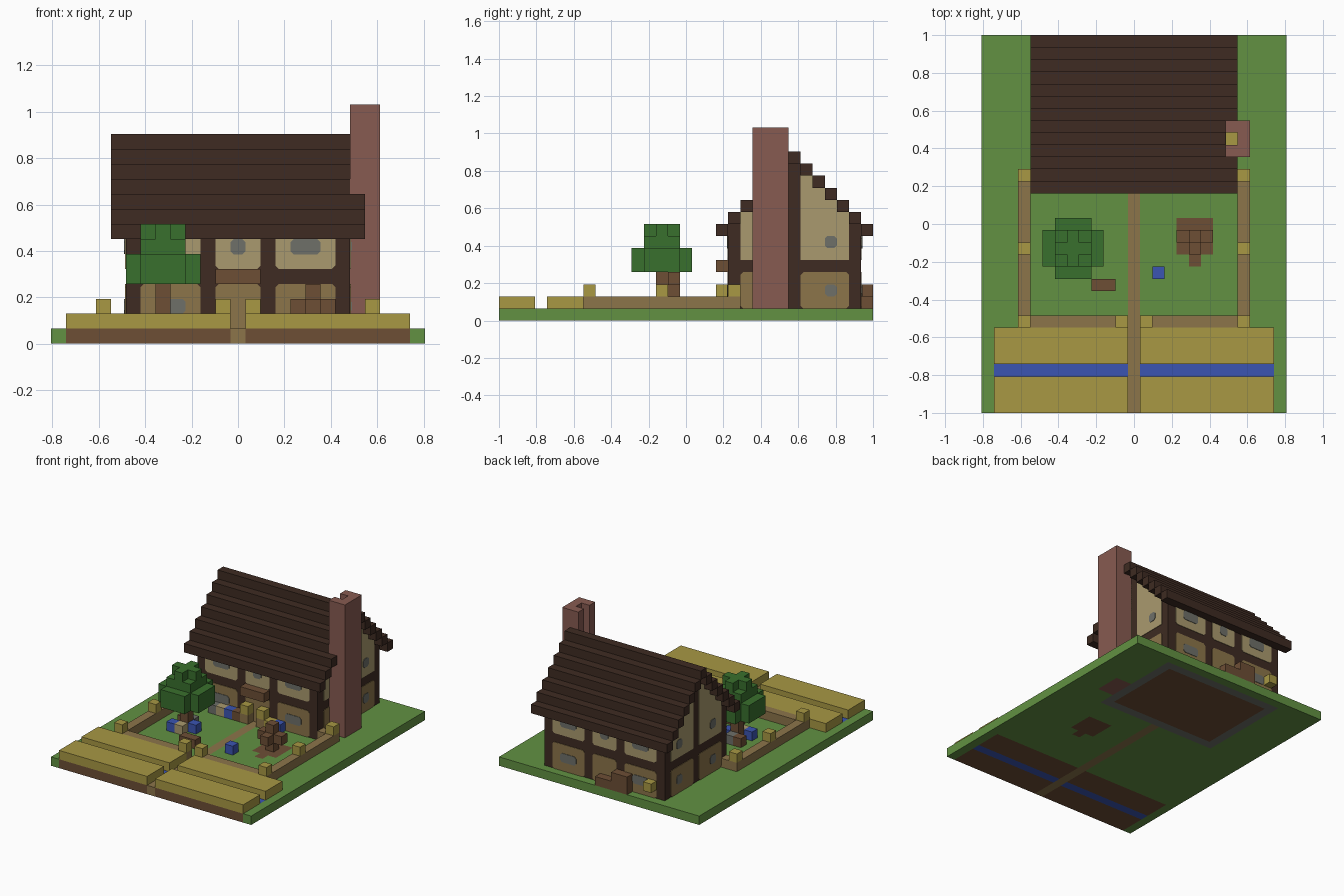
import bpy, bmesh
from mathutils import Vector

cube = bpy.data.objects.get("Cube")
if cube:
    bpy.data.objects.remove(cube, do_unlink=True)

V = 2 / 31            # block size
NX, NY = 25, 31       # plot size in blocks


def material(name, *rgb):
    col = [(c / 255 / 12.92 if c < 11 else ((c / 255 + 0.055) / 1.055) ** 2.4) for c in rgb] + [1]
    m = bpy.data.materials.new(name)
    m.use_nodes = True
    m.diffuse_color = col
    bsdf = m.node_tree.nodes["Principled BSDF"]
    bsdf.inputs["Base Color"].default_value = col
    bsdf.inputs["Roughness"].default_value = 0.9
    return m


GRASS = material("grass green", 98, 145, 66)
TIMBER = material("dark timber", 62, 43, 34)
BRICK = material("brick red", 135, 91, 81)
PLASTER = material("pale plaster", 170, 154, 110)
TAN = material("tan wood", 140, 117, 74)
SOIL = material("soil brown", 109, 78, 53)
STRAW = material("straw yellow", 168, 152, 68)
LEAF = material("leaf green", 57, 112, 45)
BLUE = material("water blue", 59, 85, 178)
STONE = material("stone grey", 110, 112, 105)


def to_world(i, j, k):
    return Vector(((i - NX / 2) * V, (j - NY / 2) * V, k * V))


def finish(bm, name, *mats):
    bmesh.ops.recalc_face_normals(bm, faces=bm.faces)
    me = bpy.data.meshes.new(name)
    bm.to_mesh(me)
    bm.free()
    for m in mats:
        me.materials.append(m)
    ob = bpy.data.objects.new(name, me)
    bpy.context.scene.collection.objects.link(ob)
    return ob


def blocks(name, mat, *parts):
    """Each part is a corner block and a size, both counted in blocks."""
    bm = bmesh.new()
    for corner, size in parts:
        new = bmesh.ops.create_cube(bm, size=1)["verts"]
        for v in new:
            v.co = to_world(*[c + (p + 0.5) * s for c, p, s in zip(corner, v.co, size)])
    return finish(bm, name, mat)


def plate(name, mat, wall, outline, depth=0.06):
    """Thin plate on one wall of the house, drawn in wall coordinates."""
    place = {
        "front": lambda u, v, d: (u, 19 - d, v),
        "back": lambda u, v, d: (u, 30 + d, v),
        "left": lambda u, v, d: (20 + d, u, v),
        "right": lambda u, v, d: (5 - d, u, v),
    }[wall]
    bm = bmesh.new()
    rings = [[bm.verts.new(to_world(*place(u, v, d))) for u, v in outline] for d in (0, depth)]
    n = len(outline)
    for ring in rings:
        bm.faces.new(ring)
    for a in range(n):
        b = (a + 1) % n
        bm.faces.new((rings[0][a], rings[0][b], rings[1][b], rings[1][a]))
    return finish(bm, wall + "_" + name, mat)


def rounded(u0, v0, u1, v1, c=0.22):
    return [(u0 + c, v0), (u1 - c, v0), (u1, v0 + c), (u1, v1 - c),
            (u1 - c, v1), (u0 + c, v1), (u0, v1 - c), (u0, v0 + c)]


# Ground slab, coloured by block
def ground_index(i, j):
    if i == 12 and j < 19:
        return 2                                   # path
    if 1 <= i <= 23 and j < 7:
        return 3 if j == 3 else 1                  # ditch and field
    if 5 <= i <= 19 and 19 <= j <= 29:
        return 4 if i in (5, 19) or j in (19, 29) else 1
    if i in (20, 21) and 21 <= j <= 23:
        return 5                                   # hearth
    if (16 <= i <= 18 and 13 <= j <= 15) or (i, j) == (17, 12):
        return 1                                   # bare earth
    return 0


bm = bmesh.new()
bmesh.ops.create_grid(bm, x_segments=NX, y_segments=NY, size=0.5)
for v in bm.verts:
    v.co = Vector((v.co.x * NX * V, v.co.y * NY * V, 0))
top = bmesh.ops.extrude_face_region(bm, geom=bm.faces[:])["geom"]
for v in top:
    if isinstance(v, bmesh.types.BMVert):
        v.co.z = V
for f in bm.faces:
    c = f.calc_center_median()
    i = min(max(int(c.x / V + NX / 2), 0), NX - 1)
    j = min(max(int(c.y / V + NY / 2), 0), NY - 1)
    f.material_index = ground_index(i, j)
finish(bm, "ground", GRASS, SOIL, TAN, BLUE, STONE, BRICK)

# Crop beds either side of the path
blocks("crops", STRAW, *[((i, j, 1), (11, 3, 1)) for i in (1, 13) for j in (0, 4)])

# Fence and its post caps
fence, caps = [], []
for side in (3, 21):
    fence.append(((side, 7, 1), (1, 13, 1)))
    fence.append(((4 if side == 3 else 20, 19, 1), (1, 1, 1)))
    caps += [((side, j, 2), (1, 1, 1)) for j in (7, 13, 19)]
for start, gate in ((4, 11), (13, 13)):
    fence.append(((start, 7, 1), (8, 1, 1)))
    caps.append(((gate, 7, 2), (1, 1, 1)))
blocks("fence", TAN, *fence)
blocks("fence_post_caps", STRAW, *caps)

# Timber house body with stepped gables, and stepped roof
body, roof = [], []
for k in range(-6, 7):
    j, z = 24 + k, 13 - abs(k)
    if abs(k) < 6:
        body.append(((5, j, 1), (15, 1, z - 1)))
    roof.append(((4, j, z), (16 if 21 <= j <= 23 else 17, 1, 1)))
blocks("house_timber_body", TIMBER, *body)
blocks("roof", TIMBER, *roof)

# Wall panels and windows on the long walls
for wall in ("front", "back"):
    for a, b, w0, w1 in ((6, 10, 7, 9), (11, 14, 12, 13), (15, 19, 16, 18)):
        plate("lower_panel", TAN, wall, rounded(a, 1, b, 4))
        plate("upper_panel", PLASTER, wall, rounded(a, 5, b, 7.4))
        plate("upper_window", STONE, wall, rounded(w0, 5.95, w1, 7), 0.11)
        if a != 11:
            plate("lower_window", STONE, wall, rounded(w0, 2, w1, 3), 0.11)

# Wall panels and windows on the gable walls
for wall in ("left", "right"):
    for s in (1, -1):
        mir = lambda pts: [(24.5 + s * (u - 24.5), v) for u, v in pts]
        steps = [(25, 5), (29, 5)]
        for k in (4, 3, 2, 1):
            steps += [(25 + k, 13 - k), (24 + k, 13 - k)]
        plate("gable_panel", PLASTER, wall, mir(steps))
        plate("lower_panel", TAN, wall, mir(rounded(25, 1, 29, 4)))
        for z in (2, 6):
            plate("window", STONE, wall, mir(rounded(27, z, 28, z + 1)), 0.11)

# Chimney with an open flue and fire
blocks("chimney", BRICK, ((20, 21, 1), (1, 1, 15)), ((20, 23, 1), (1, 1, 15)), ((21, 21, 1), (1, 3, 15)))
blocks("hearth_fire", STRAW, ((20, 22, 1), (1, 1, 1)))

# Porch hood, lamps and back bench
blocks("porch_hood", SOIL, ((11, 18, 4), (3, 1, 1)))
blocks("lamps", STRAW, *[((i, j, 2), (1, 1, 1)) for i, j in ((11, 18), (13, 18), (6, 30))])
blocks("lamp_posts", TAN, *[((i, 18, 1), (1, 1, 1)) for i in (11, 13)])
blocks("back_bench", SOIL, ((9, 30, 1), (4, 1, 1)), ((9, 30, 2), (2, 1, 1)))

# Leafy tree
blocks("tree_trunk", SOIL, ((7, 13, 1), (1, 1, 3)))
blocks("tree_crown", LEAF,
       ((5, 12, 4), (5, 3, 2)), ((6, 11, 4), (3, 1, 2)), ((6, 15, 4), (3, 1, 2)),
       ((6, 12, 6), (3, 3, 1)), ((6, 13, 7), (3, 1, 1)),
       ((7, 12, 7), (1, 1, 1)), ((7, 14, 7), (1, 1, 1)))

# Bare shrub and fallen log
blocks("bare_shrub", SOIL, ((17, 14, 1), (1, 1, 3)), ((16, 14, 2), (1, 1, 1)),
       ((18, 14, 2), (1, 1, 1)), ((17, 13, 2), (1, 1, 1)))
blocks("fallen_log", SOIL, ((9, 10, 1), (2, 1, 1)))

# Flowers and pots scattered in the yard
for name, mat, spots in (
        ("blue_flowers", BLUE, ((14, 11), (6, 12), (8, 13), (9, 18), (15, 18))),
        ("stone_pots", STONE, ((7, 14), (7, 18))),
        ("wooden_pots", SOIL, ((6, 14), (10, 18))),
        ("pale_flowers", PLASTER, ((7, 12), (8, 18))),
        ("straw_bale", STRAW, ((14, 18),))):
    blocks(name, mat, *[((i, j, 1), (1, 1, 1)) for i, j in spots])
